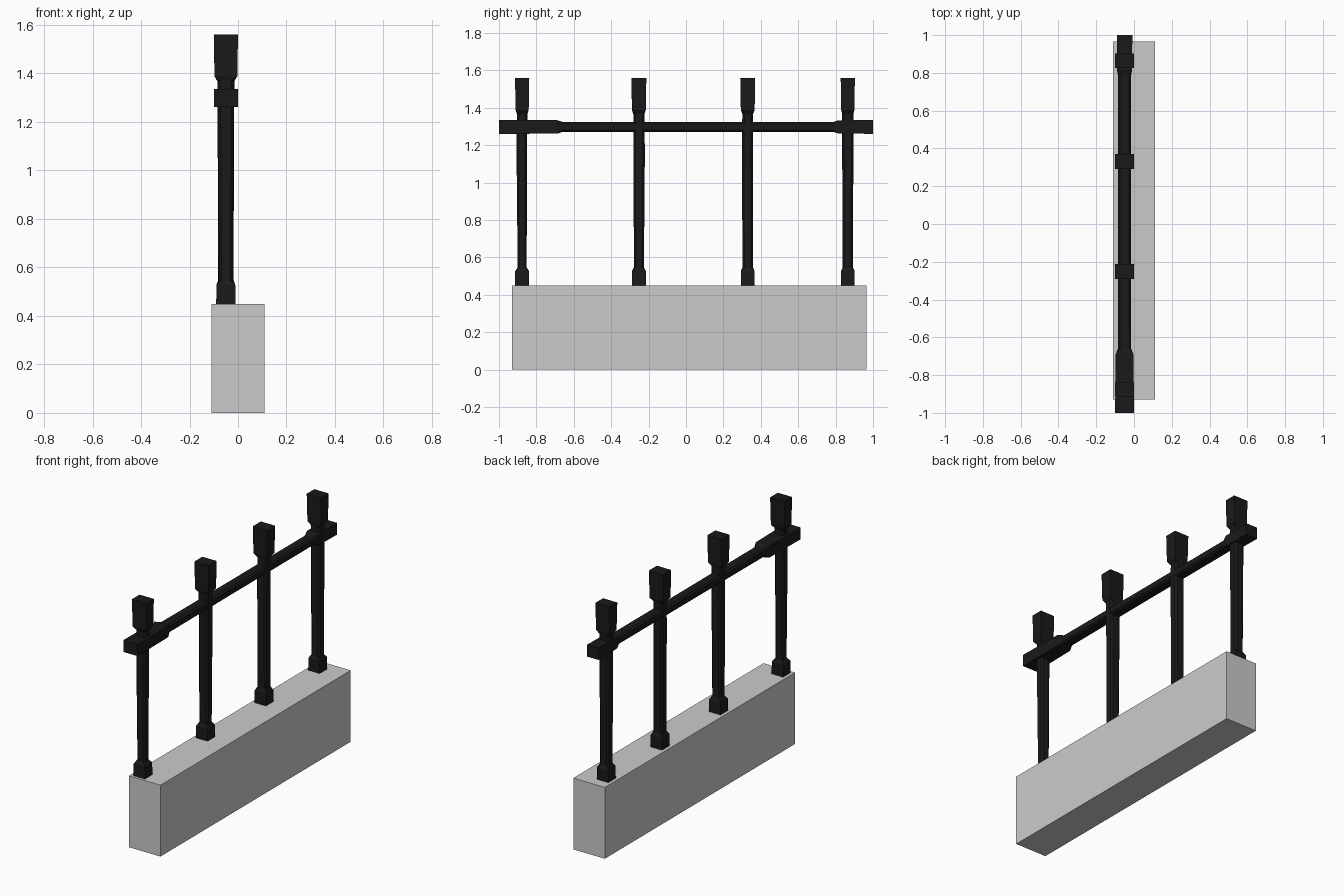
import bpy, bmesh
from mathutils import Vector

if "Cube" in bpy.data.objects:
    bpy.data.objects.remove(bpy.data.objects["Cube"])

black = bpy.data.materials.new("black_iron")
black.diffuse_color = (0.01, 0.01, 0.01, 1)
black.use_nodes = True
black.node_tree.nodes["Principled BSDF"].inputs["Base Color"].default_value = black.diffuse_color
CX, RAIL_Z = -0.05, 1.298


def loft(name, sections, place, mat):
    """Skin chamfered rectangles: (position, half_u, half_v, chamfer, shift)."""
    bm = bmesh.new()
    rings = []
    for t, u, v, c, s in sections:
        outline = [(u, v - c), (u - c, v), (c - u, v), (-u, v - c),
                   (-u, c - v), (c - u, -v), (u - c, -v), (u, c - v)]
        rings.append([bm.verts.new(place(a, b + s, t)) for a, b in outline])
    for lo, hi in zip(rings, rings[1:]):
        for i in range(8):
            j = (i + 1) % 8
            bm.faces.new((lo[i], lo[j], hi[j], hi[i]))
    bm.faces.new(rings[0])
    bm.faces.new(rings[-1])
    bmesh.ops.remove_doubles(bm, verts=bm.verts, dist=0.0005)
    bmesh.ops.recalc_face_normals(bm, faces=bm.faces)
    mesh = bpy.data.meshes.new(name)
    bm.to_mesh(mesh)
    bm.free()
    mesh.materials.append(mat)
    obj = bpy.data.objects.new(name, mesh)
    bpy.context.collection.objects.link(obj)
    return obj


# Concrete base wall
bpy.ops.mesh.primitive_cube_add(size=1, location=(0, 0.018, 0.225))
base = bpy.context.object
base.name = "base_wall"
base.scale = (0.22, 1.895, 0.45)

# Posts: square foot, slightly tapering chamfered shaft, square head
# (y, shaft half width at bottom, at top, head half width, shaft top shift)
posts = [(-0.876, 0.024, 0.028, 0.038, -0.002),
         (-0.252, 0.027, 0.030, 0.040, 0.002),
         (0.330, 0.028, 0.029, 0.040, -0.002),
         (0.865, 0.027, 0.030, 0.038, 0.0)]
for n, (y, low, high, head, lean) in enumerate(posts, 1):
    loft(f"post_{n}", [
        (0.445, 0.040, 0.037, 0, 0),
        (0.527, 0.039, 0.037, 0, 0),
        (0.547, low + 0.004, low, 0.010, 0),
        (1.15, high + 0.004, high, 0.011, lean),
        (1.368, high + 0.005, high, 0.011, 0),
        (1.388, 0.047, head - 0.003, 0, 0),
        (1.56, 0.050, head, 0, 0),
    ], lambda a, b, t, y=y: (CX + a, y + b, t), black)

# Top rail: slim chamfered bar with square thickened ends
loft("top_rail", [
    (-1.0, 0.050, 0.037, 0, 0),
    (-0.69, 0.047, 0.036, 0, 0),
    (-0.66, 0.035, 0.027, 0.010, 0),
    (0.0, 0.034, 0.026, 0.010, 0),
    (0.785, 0.034, 0.026, 0.010, 0),
    (0.815, 0.040, 0.035, 0, 0),
    (1.0, 0.041, 0.037, 0, 0),
], lambda a, b, t: (CX + a, t, RAIL_Z + b), black)
